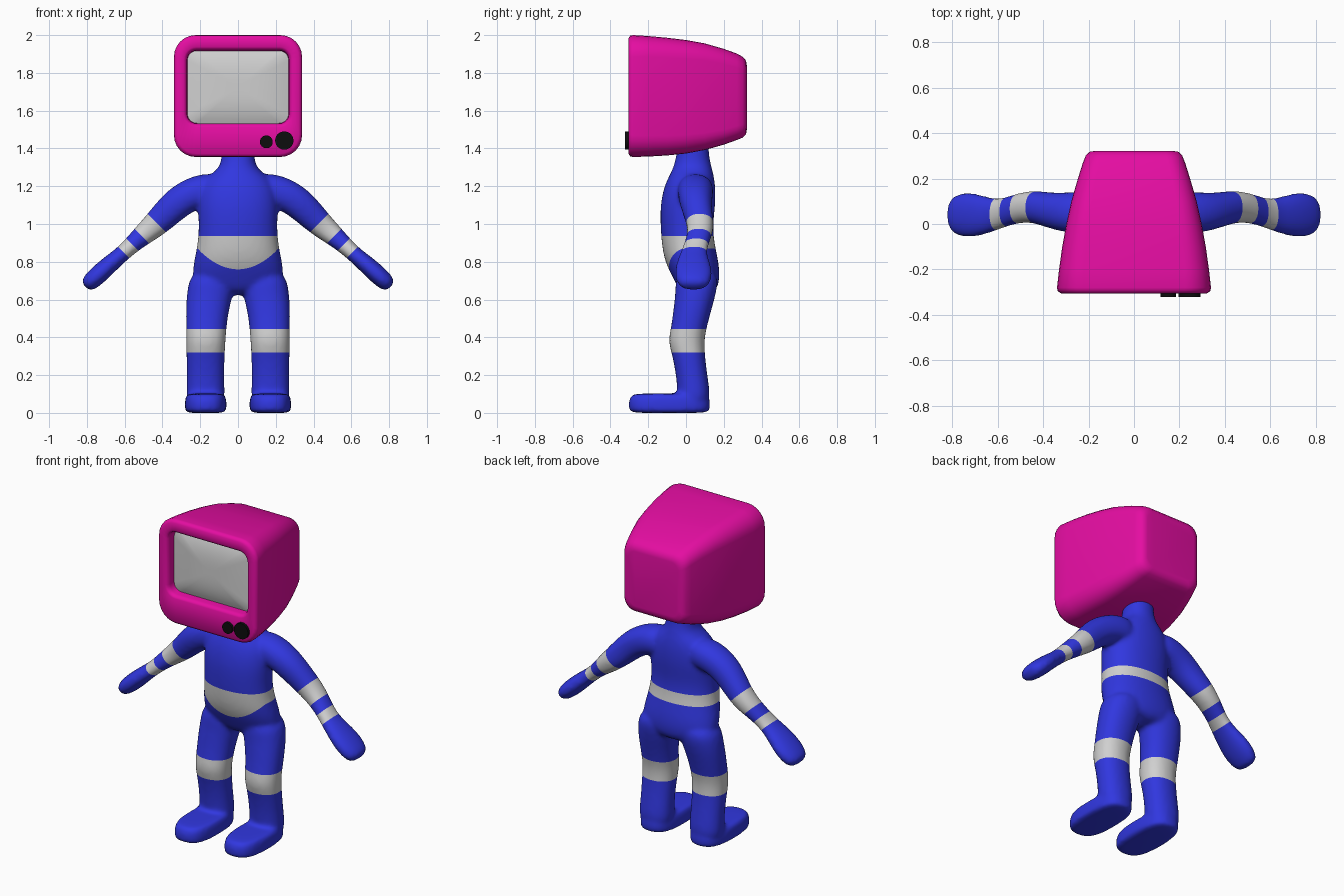
import bpy, bmesh, math
from mathutils import Vector

if "Cube" in bpy.data.objects:
    bpy.data.objects.remove(bpy.data.objects["Cube"])


def material(name, rgb):
    m = bpy.data.materials.new(name)
    m.use_nodes = True
    col = (*rgb, 1)
    m.diffuse_color = col
    bsdf = m.node_tree.nodes["Principled BSDF"]
    bsdf.inputs["Base Color"].default_value = col
    bsdf.inputs["Roughness"].default_value = 0.6
    return m


BLUE = material("suit blue", (0.03, 0.038, 0.74))
GREY = material("light grey", (0.63, 0.63, 0.63))
PINK = material("hot pink", (0.78, 0.004, 0.36))
BLACK = material("knob black", (0.004, 0.004, 0.004))
X, Y, Z = Vector((1, 0, 0)), Vector((0, 1, 0)), Vector((0, 0, 1))


def loft(bm, rings, caps=(True, True)):
    """Skin a list of equal-length point rings."""
    rows = [[bm.verts.new(p) for p in r] for r in rings]
    n = len(rows[0])
    for a, b in zip(rows, rows[1:]):
        for i in range(n):
            j = (i + 1) % n
            bm.faces.new((a[i], a[j], b[j], b[i]))
    for flag, row in zip(caps, (rows[0], rows[-1])):
        if flag:
            bm.faces.new(row)


def oval(c, u, v, power=2.2, n=16):
    """Superellipse ring around c, spanned by u and v."""
    pts = []
    for i in range(n):
        a = 2 * math.pi * i / n
        s, t = math.cos(a), math.sin(a)
        s = math.copysign(abs(s) ** (2 / power), s)
        t = math.copysign(abs(t) ** (2 / power), t)
        pts.append(Vector(c) + 1.03 * (u * s + v * t))
    return pts


def round_rect(y, hx, z0, z1, r, n=7):
    """Rounded rectangle ring facing along y."""
    pts = []
    for k, (sx, sz) in enumerate(((1, 1), (-1, 1), (-1, -1), (1, -1))):
        cz = z1 - r if sz > 0 else z0 + r
        for i in range(n):
            a = (k + i / (n - 1)) * math.pi / 2
            pts.append(Vector((sx * (hx - r) + r * math.cos(a), y, cz + r * math.sin(a))))
    return pts


def finish(name, bm, mats, angle=40):
    bmesh.ops.recalc_face_normals(bm, faces=bm.faces)
    mesh = bpy.data.meshes.new(name)
    bm.to_mesh(mesh)
    bm.free()
    ob = bpy.data.objects.new(name, mesh)
    bpy.context.collection.objects.link(ob)
    for m in mats:
        mesh.materials.append(m)
    bpy.ops.object.select_all(action="DESELECT")
    ob.select_set(True)
    bpy.context.view_layer.objects.active = ob
    bpy.ops.object.shade_smooth_by_angle(angle=math.radians(angle))
    return ob


# Torso and neck: height, depth centre, half width, half depth
TORSO = [(1.47, .04, .085, .08), (1.37, .035, .085, .083), (1.3, .035, .092, .1),
         (1.26, .03, .15, .115), (1.2, .02, .2, .135), (1.1, .01, .212, .145),
         (1.0, .003, .205, .137), (.9, .01, .21, .138), (.8, .03, .232, .142),
         (.7, .06, .245, .12), (.62, .065, .18, .085)]
# Leg: x, y, z, half width, half depth
LEG = [(.13, .06, .76, .115, .115), (.145, .055, .65, .124, .108), (.162, .035, .55, .113, .1),
       (.168, .015, .45, .106, .093), (.17, 0, .38, .103, .095), (.172, .015, .3, .1, .085),
       (.172, .03, .2, .098, .082), (.172, .04, .12, .1, .085), (.172, .04, .03, .1, .085)]
# Foot: height and outline scale
FOOT = [(-.002, .93), (.012, 1), (.04, 1.01), (.07, 1), (.092, .95), (.104, .85)]
# Arm: x, y, z, half thickness, half depth
ARM = [(.08, .05, 1.185, .085, .09), (.2, .05, 1.18, .088, .095), (.3, .05, 1.13, .085, .087),
       (.37, .06, 1.065, .079, .077), (.45, .08, .985, .066, .07), (.53, .065, .92, .051, .063),
       (.6, .04, .853, .04, .066), (.67, .038, .795, .046, .088), (.73, .04, .74, .05, .1),
       (.78, .04, .695, .047, .09), (.81, .04, .665, .034, .06)]

bm = bmesh.new()
loft(bm, [oval((0, cy, z), X * hx, Y * hy) for z, cy, hx, hy in TORSO])
for side in (1, -1):
    loft(bm, [oval((side * x, y, z), X * hx, Y * hy) for x, y, z, hx, hy in LEG])
    loft(bm, [oval((side * .171, -.088, z), X * .108 * s, Y * .211 * s, 2.8) for z, s in FOOT])
    centres = [Vector((side * a[0], a[1], a[2])) for a in ARM]
    rings = []
    for i, (c, a) in enumerate(zip(centres, ARM)):
        along = centres[min(i + 1, len(ARM) - 1)] - centres[max(i - 1, 0)]
        rings.append(oval(c, along.cross(Y).normalized() * a[3], Y * a[4]))
    loft(bm, rings)
draft = finish("body_draft", bm, [])

# Fuse the limbs into one smooth skin
draft.modifiers.new("round", "SUBSURF").levels = 2
remesh = draft.modifiers.new("fuse", "REMESH")
remesh.mode = "VOXEL"
remesh.voxel_size = 0.012
soft = draft.modifiers.new("soften", "SMOOTH")
soft.factor, soft.iterations = 0.5, 8
graph = bpy.context.evaluated_depsgraph_get()
skin = bpy.data.meshes.new_from_object(draft.evaluated_get(graph))
bpy.data.objects.remove(draft)
bm = bmesh.new()
bm.from_mesh(skin)
bpy.data.meshes.remove(skin)


def cut(test, point, normal):
    faces = [f for f in bm.faces if test(f.calc_center_median())]
    geom = set(faces)
    for f in faces:
        geom.update(f.edges)
        geom.update(f.verts)
    bmesh.ops.bisect_plane(bm, geom=list(geom), plane_co=point, plane_no=normal)


def belt_dip(co):
    """How far the belt's lower edge sags at the front."""
    t = min(max((.05 - co.y) / .1, 0), 1)
    return -.11 * t * max(0, 1 - (co.x / .215) ** 2)


def at_waist(c):
    return abs(c.x) < .29 and .65 < c.z < 1.04


ARM_BANDS = ((-.407, -.302), (-.234, -.172))
KNEE = (.32, .445)
BELT_LOW, BELT_TOP = .87, .937

# Cut the edges of the bands into the skin
for z in KNEE:
    cut(lambda c: c.z < .55, Z * z, Z)
cut(at_waist, Z * BELT_TOP, Z)
for v in bm.verts:
    v.co.z -= belt_dip(v.co)
cut(at_waist, Z * BELT_LOW, Z)
for v in bm.verts:
    v.co.z += belt_dip(v.co)
for side in (1, -1):
    across = (X * side - Z).normalized()
    for band in ARM_BANDS:
        for s in band:
            cut(lambda c: c.x * side > .32 and c.z > .6, across * s, across)

# Colour the bands
for f in bm.faces:
    c = f.calc_center_median()
    s = (abs(c.x) - c.z) / math.sqrt(2)
    arm = abs(c.x) > .32 and any(a < s < b for a, b in ARM_BANDS)
    belt = at_waist(c) and c.z < BELT_TOP and c.z - belt_dip(c) > BELT_LOW
    f.material_index = int(arm or belt or KNEE[0] < c.z < KNEE[1])
finish("body", bm, [BLUE, GREY], 60)

# Television head: depth, half width, bottom, top, corner radius
CASE = [(.322, .17, 1.50, 1.84, .05), (.318, .195, 1.475, 1.865, .06), (.3, .213, 1.457, 1.885, .07),
        (.27, .225, 1.445, 1.902, .075), (.2, .247, 1.42, 1.927, .08), (.1, .276, 1.392, 1.956, .09),
        (0, .298, 1.373, 1.974, .1), (-.1, .316, 1.363, 1.986, .105), (-.2, .33, 1.357, 1.995, .11),
        (-.28, .339, 1.355, 2.0, .115), (-.295, .336, 1.358, 1.997, .115), (-.305, .322, 1.372, 1.983, .105),
        (-.305, .288, 1.513, 1.938, .068), (-.298, .276, 1.525, 1.926, .057),
        (-.28, .27, 1.531, 1.92, .05), (-.235, .267, 1.534, 1.917, .05)]
bm = bmesh.new()
loft(bm, [round_rect(*c) for c in CASE])
finish("television_case", bm, [PINK], 50)

# Bulging screen
bm = bmesh.new()
screen = []
for k in range(9):
    s = 1 - k / 9
    screen.append(round_rect(-.275 + .03 * s ** 3, .268 * s, 1.725 - .192 * s, 1.725 + .192 * s, .05 * s))
loft(bm, screen, (False, True))
bmesh.ops.recalc_face_normals(bm, faces=bm.faces)
if sum(f.normal.y for f in bm.faces) > 0:
    bmesh.ops.reverse_faces(bm, faces=bm.faces)
finish("screen", bm, [GREY])

# Control knobs
for name, x, z, r in (("large_knob", .245, 1.442, .047), ("small_knob", .15, 1.435, .033)):
    bm = bmesh.new()
    loft(bm, [oval((x, y, z), X * r, Z * r, 2, 32) for y in (-.295, -.322)])
    finish(name, bm, [BLACK], 30)
